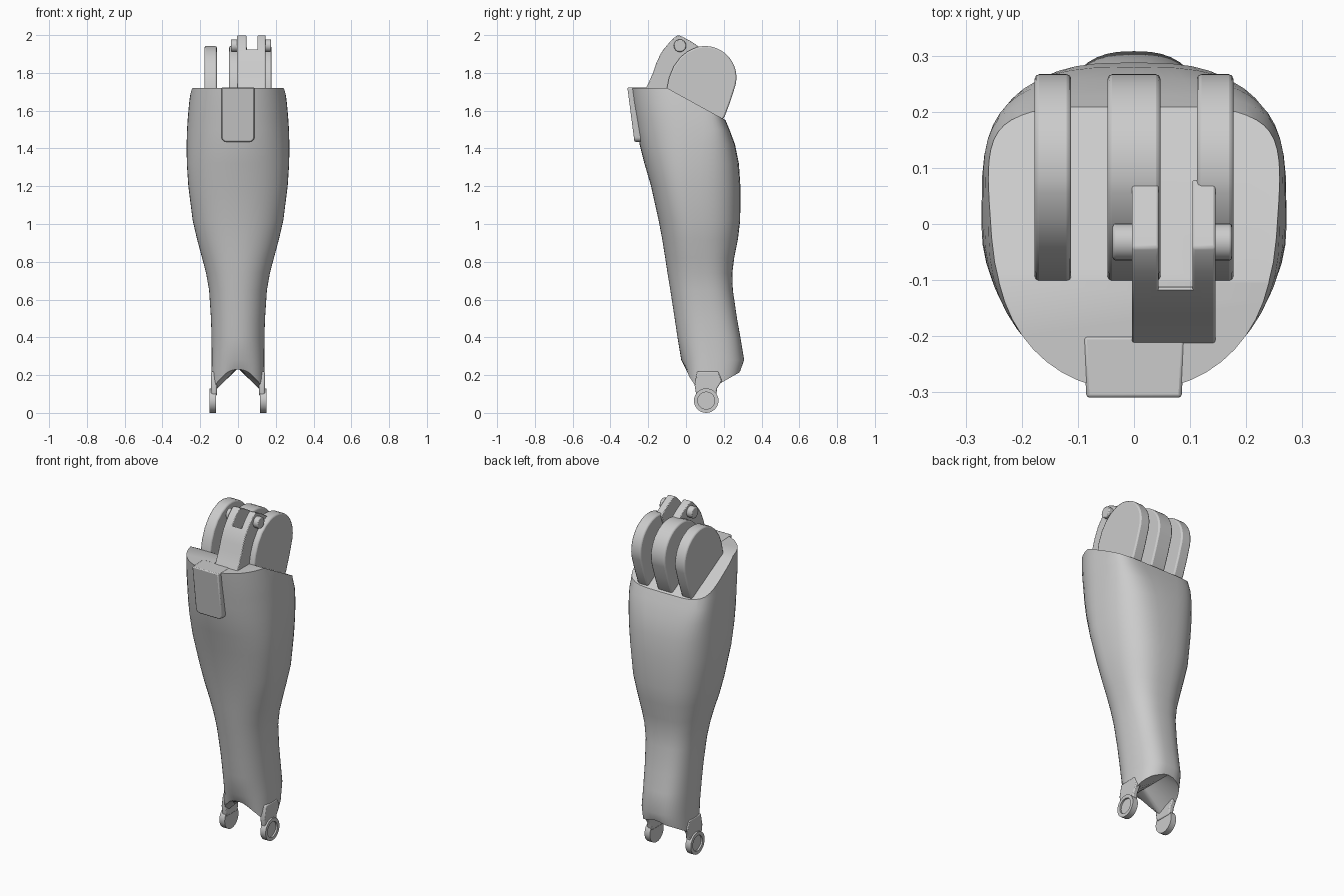
import bpy, bmesh, math
from mathutils import Vector

if "Cube" in bpy.data.objects:
    bpy.data.objects.remove(bpy.data.objects["Cube"])


def finish(bm, name, bevel=0.0, angle=35):
    bmesh.ops.recalc_face_normals(bm, faces=bm.faces)
    me = bpy.data.meshes.new(name)
    bm.to_mesh(me)
    bm.free()
    ob = bpy.data.objects.new(name, me)
    bpy.context.collection.objects.link(ob)
    bpy.ops.object.select_all(action='DESELECT')
    ob.select_set(True)
    bpy.context.view_layer.objects.active = ob
    bpy.ops.object.shade_smooth_by_angle(angle=math.radians(angle))
    if bevel:
        m = ob.modifiers.new("edge_bevel", 'BEVEL')
        m.width, m.segments = bevel, 2
        m.limit_method, m.angle_limit = 'ANGLE', math.radians(50)
    return ob


def side_prism(name, pts, x0, x1, bevel=0.0):
    """Extrude a (y, z) outline from x0 to x1."""
    bm = bmesh.new()
    a = [bm.verts.new((x0, y, z)) for y, z in pts]
    b = [bm.verts.new((x1, y, z)) for y, z in pts]
    bm.faces.new(a)
    bm.faces.new(b[::-1])
    for i in range(len(pts)):
        j = (i + 1) % len(pts)
        bm.faces.new((a[i], a[j], b[j], b[i]))
    return finish(bm, name, bevel)


def arc(cy, cz, r, a0, a1, n):
    return [(cy + r * math.cos(math.radians(a0 + (a1 - a0) * i / n)),
             cz + r * math.sin(math.radians(a0 + (a1 - a0) * i / n))) for i in range(n + 1)]


# Shin body: lofted rings (z, half width, front y, back y, widest y, back squareness)
RINGS = [
    (0.15, 0.141, 0.00, 0.29, 0.11, 2.6), (0.28, 0.139, -0.025, 0.308, 0.12, 2.6),
    (0.40, 0.140, -0.045, 0.288, 0.11, 2.6), (0.50, 0.143, -0.06, 0.27, 0.10, 2.6),
    (0.65, 0.153, -0.083, 0.248, 0.08, 2.6), (0.74, 0.169, -0.098, 0.245, 0.07, 2.6),
    (0.82, 0.190, -0.11, 0.255, 0.06, 2.6), (0.92, 0.217, -0.126, 0.275, 0.04, 2.6),
    (1.02, 0.240, -0.145, 0.287, 0.03, 2.7), (1.20, 0.263, -0.185, 0.288, 0.0, 2.9),
    (1.32, 0.271, -0.22, 0.28, 0.0, 3.1), (1.42, 0.272, -0.245, 0.26, 0.0, 3.6),
    (1.50, 0.270, -0.26, 0.23, 0.0, 4.5), (1.56, 0.266, -0.27, 0.205, -0.01, 5),
    (1.64, 0.259, -0.285, 0.20, -0.02, 5), (1.72, 0.248, -0.297, 0.20, -0.03, 5)]
N = 48


def bottom_z(x, y):
    arch = 0.23 - 0.125 * min(1, abs(x) / 0.135) ** 2.4
    return max(arch, 0.15 + 0.57 * (y - 0.17), 0.15 + 1.5 * (0.045 - y))


bm = bmesh.new()
loops = []
for k, (z, w, yf, yb, yc, nb) in enumerate(RINGS):
    ring = []
    for i in range(N):
        t = 2 * math.pi * i / N
        c, s = math.cos(t), math.sin(t)
        p = 2 / (nb if s > 0 else 2.15)
        x = w * math.copysign(abs(c) ** p, c)
        y = yc + ((yb - yc) if s > 0 else (yf - yc)) * abs(s) ** p * 1.0
        ring.append(bm.verts.new((x, y, bottom_z(x, y) if k == 0 else z)))
    loops.append(ring)
for lo, hi in zip(loops, loops[1:]):
    for i in range(N):
        j = (i + 1) % N
        bm.faces.new((lo[i], lo[j], hi[j], hi[i]))
bm.faces.new(loops[-1])
# arched underside, bridged straight across from side to side
h = N // 2
right = [loops[0][(h // 2 - i) % N] for i in range(h + 1)]
left = [loops[0][(h // 2 + i) % N] for i in range(h + 1)]
mids = [bm.verts.new((0, (a.co.y + b.co.y) / 2, 0.235))
        for a, b in zip(right[1:-1], left[1:-1])]
mid = [right[0]] + mids + [right[-1]]
for side in (right, left):
    for i in range(h):
        f = []
        for v in (side[i], side[i + 1], mid[i + 1], mid[i]):
            if v not in f:
                f.append(v)
        bm.faces.new(f)
# slanted knee seat
bmesh.ops.recalc_face_normals(bm, faces=bm.faces)
bmesh.ops.bisect_plane(bm, geom=bm.verts[:] + bm.edges[:] + bm.faces[:], dist=1e-5,
                       plane_co=(0, -0.1, 1.72), plane_no=Vector((0, 0.165, 0.3)).normalized(),
                       clear_outer=True)
bmesh.ops.holes_fill(bm, edges=[e for e in bm.edges if e.is_boundary], sides=0)
finish(bm, "shin_body")

# Front plate with rounded lower corners, leaning with the shin
outline = [(0.085, 1.722)] + [(x, z) for x, z in arc(0.06, 1.46, 0.025, 0, -90, 4)]
outline += [(-x, z) for x, z in reversed(outline)]
bm = bmesh.new()
front = [bm.verts.new((x, -0.31 + (1.72 - z) * 0.13, z)) for x, z in outline]
back = [bm.verts.new((x * 1.06, -0.20, z)) for x, z in outline]
bm.faces.new(front)
bm.faces.new(back[::-1])
for i in range(len(outline)):
    j = (i + 1) % len(outline)
    bm.faces.new((front[i], front[j], back[j], back[i]))
finish(bm, "front_plate", 0.006)

# Three knee hinge lobes
lobe = arc(0.10, 1.775, 0.167, -15, 105, 18) + [
    (0.01, 1.915), (-0.03, 1.883), (-0.065, 1.835), (-0.09, 1.775), (-0.105, 1.70),
    (-0.10, 1.50), (0.16, 1.50), (0.205, 1.57), (0.235, 1.65)]
for name, x0, x1 in (("knee_lobe_left", -0.177, -0.112), ("knee_lobe_middle", -0.047, 0.047),
                     ("knee_lobe_right", 0.112, 0.177)):
    side_prism(name, lobe, x0, x1, 0.008)

# Forked bracket in front of the knee: web plus two arms
lower = [(-0.222, 1.70), (-0.197, 1.75), (-0.175, 1.80), (-0.158, 1.85), (-0.135, 1.90),
         (-0.118, 1.925)]
arm = lower + [(-0.085, 1.965), (-0.058, 1.99), (-0.042, 2.0), (-0.02, 1.992), (0.03, 1.965),
               (0.08, 1.93), (0.05, 1.85), (-0.04, 1.75), (-0.06, 1.70)]
side_prism("bracket_web", lower + [(-0.112, 1.92), (-0.11, 1.70)], 0.03, 0.12)
side_prism("bracket_arm_left", arm, -0.004, 0.044, 0.004)
side_prism("bracket_arm_right", arm, 0.104, 0.145, 0.004)

# Hinge pin stubs on both sides of the bracket
for name, x0, x1 in (("pin_left", -0.038, 0.02), ("pin_right", 0.12, 0.175)):
    side_prism(name, arc(-0.032, 1.944, 0.033, 0, 345, 23), x0, x1, 0.005)

# Ankle lugs: dished discs on short necks
for side, s in (("right", 1), ("left", -1)):
    bm = bmesh.new()
    circle = arc(0.107, 0.065, 0.065, 0, 348.75, 31)
    a = [bm.verts.new((s * 0.117, y, z)) for y, z in circle]
    b = [bm.verts.new((s * 0.152, y, z)) for y, z in circle]
    bm.faces.new(a)
    cap = bm.faces.new(b[::-1])
    for i in range(32):
        j = (i + 1) % 32
        bm.faces.new((a[i], a[j], b[j], b[i]))
    bmesh.ops.recalc_face_normals(bm, faces=bm.faces)
    bmesh.ops.inset_region(bm, faces=[cap], thickness=0.02)
    ret = bmesh.ops.extrude_discrete_faces(bm, faces=[cap])
    bmesh.ops.translate(bm, verts=ret["faces"][0].verts[:], vec=(-s * 0.01, 0, 0))
    finish(bm, "ankle_lug_" + side)
    neck = [(0.055, 0.09), (0.16, 0.09), (0.165, 0.13), (0.19, 0.17), (0.17, 0.22),
            (0.06, 0.22), (0.045, 0.15)]
    side_prism("ankle_neck_" + side, neck, s * 0.112, s * 0.142, 0.006)
